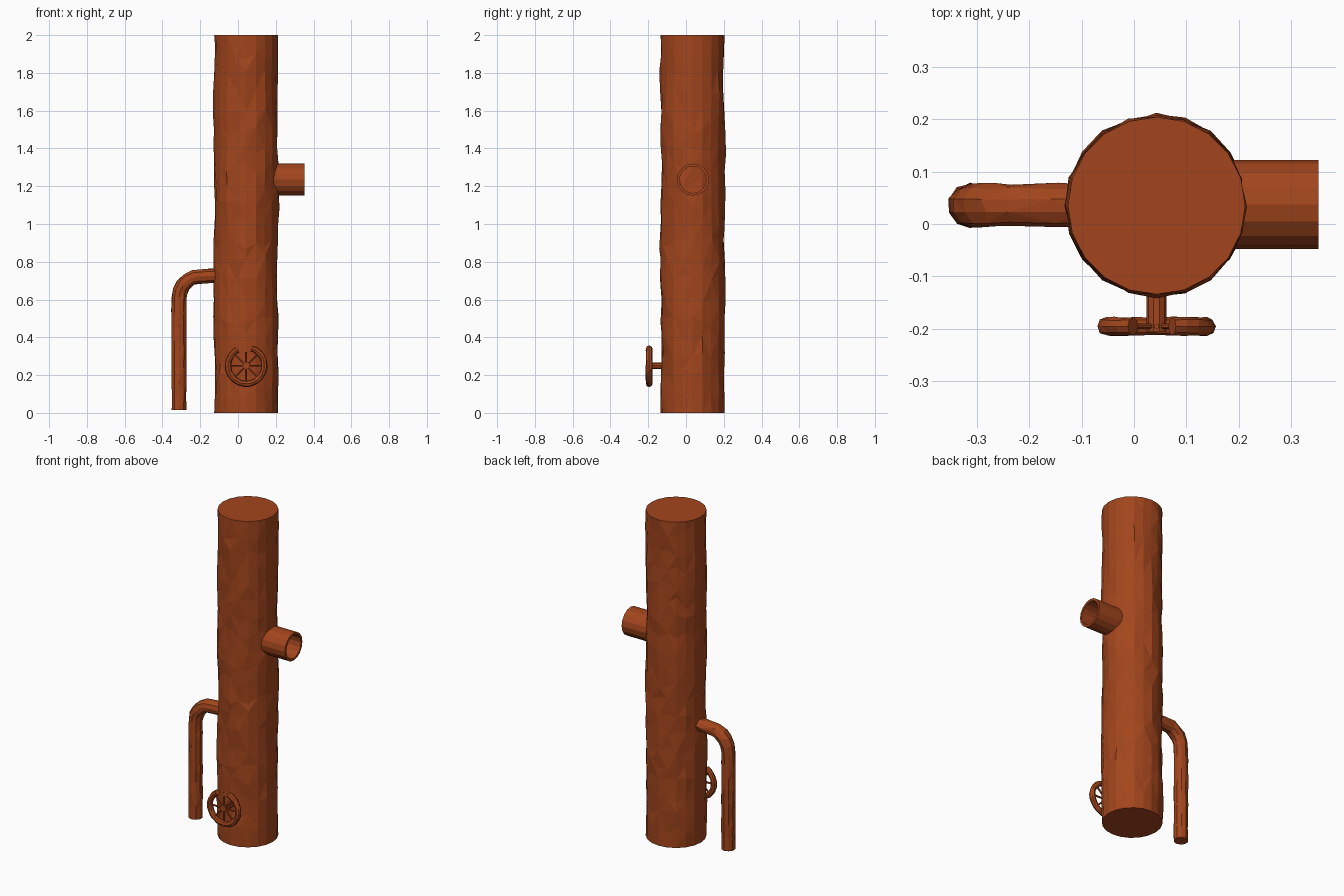
import bpy, bmesh, math, random
from mathutils import Vector

if "Cube" in bpy.data.objects:
    bpy.data.objects.remove(bpy.data.objects["Cube"])

random.seed(4)
CX, CY = 0.043, 0.035
rust = bpy.data.materials.new("rust")
rust.diffuse_color = (0.36, 0.06, 0.012, 1)
rust.use_nodes = True
rust.node_tree.nodes["Principled BSDF"].inputs["Base Color"].default_value = rust.diffuse_color


def finish(bm, name):
    bmesh.ops.recalc_face_normals(bm, faces=bm.faces)
    me = bpy.data.meshes.new(name)
    bm.to_mesh(me)
    bm.free()
    me.materials.append(rust)
    ob = bpy.data.objects.new(name, me)
    bpy.context.collection.objects.link(ob)
    return ob


def sweep(bm, path, radius, sides, side_axis, jitter=0.0):
    """Capped tube along a planar path; side_axis is the plane normal."""
    pts = [Vector(p) for p in path]
    n = Vector(side_axis)
    rings = []
    for i, p in enumerate(pts):
        t = (pts[min(i + 1, len(pts) - 1)] - pts[max(i - 1, 0)]).normalized()
        b = t.cross(n).normalized()
        end = i in (0, len(pts) - 1)
        ring = []
        for k in range(sides):
            a = 2 * math.pi * k / sides
            r = radius + (0 if end else random.uniform(-jitter, jitter))
            slide = 0 if end else random.uniform(-jitter, jitter) * 2
            ring.append(bm.verts.new(p + (n * math.cos(a) + b * math.sin(a)) * r + t * slide))
        rings.append(ring)
    for i, (r0, r1) in enumerate(zip(rings, rings[1:])):
        for k in range(sides):
            j = (k + 1) % sides
            a, b, c, d = r0[k], r0[j], r1[j], r1[k]
            tris = ((a, b, c), (a, c, d)) if (i + k) % 2 else ((a, b, d), (b, c, d))
            for f in tris:
                bm.faces.new(f)
    bm.faces.new(rings[0])
    bm.faces.new(rings[-1])


# main column, slightly dented with uneven facets
bm = bmesh.new()
sweep(bm, [(CX, CY, 2 * i / 20) for i in range(21)], 0.169, 20, (1, 0, 0), 0.005)
for v in bm.verts:
    if 0.01 < v.co.z < 1.99:
        v.co.z += random.uniform(-0.03, 0.03)
        w = 1 + 0.018 * math.sin(v.co.z * 7 + 3 * math.atan2(v.co.y - CY, v.co.x - CX))
        v.co.x = CX + (v.co.x - CX) * w
        v.co.y = CY + (v.co.y - CY) * w
finish(bm, "main_column")

# open side outlet: outer and inner walls joined at the rim
bm = bmesh.new()
SIDES = 16
rings = []
for x, r in ((0.16, 0.085), (0.352, 0.085), (0.352, 0.071), (0.16, 0.071)):
    rings.append([bm.verts.new((x, 0.037 + r * math.cos(2 * math.pi * k / SIDES),
                                1.235 + r * math.sin(2 * math.pi * k / SIDES)))
                  for k in range(SIDES)])
for i in range(4):
    r0, r1 = rings[i], rings[(i + 1) % 4]
    for k in range(SIDES):
        j = (k + 1) % SIDES
        bm.faces.new((r0[k], r0[j], r1[j], r1[k]))
finish(bm, "side_outlet")

# drain pipe with an elbow
path = [(-0.1, CY, 0.725), (-0.15, CY, 0.725)]
for i in range(1, 6):
    a = math.pi / 2 * (1 + i / 5)
    path.append((-0.197 + 0.115 * math.cos(a), CY, 0.61 + 0.115 * math.sin(a)))
path += [(-0.312, CY, 0.61 - 0.595 * i / 8) for i in range(1, 9)]
bm = bmesh.new()
sweep(bm, path, 0.041, 10, (0, 1, 0), 0.003)
finish(bm, "drain_pipe")

# broken valve wheel: rim with a gap at the top, spokes, hub and stem
WY, WZ, R = -0.195, 0.25, 0.096


def on_wheel(r, deg):
    a = math.radians(deg)
    return (CX + r * math.cos(a), WY, WZ + r * math.sin(a))


bm = bmesh.new()
sweep(bm, [on_wheel(R, 118 + 314 * i / 22) for i in range(23)], 0.017, 8, (0, 1, 0), 0.0015)
finish(bm, "valve_rim")

bm = bmesh.new()
for k in range(8):
    length = 0.072 if k == 2 else R
    sweep(bm, [on_wheel(0.008, k * 45), on_wheel(length, k * 45)], 0.0055, 6, (0, 1, 0))
finish(bm, "valve_spokes")

bm = bmesh.new()
sweep(bm, [(CX, -0.12, WZ), (CX, -0.205, WZ)], 0.019, 10, (1, 0, 0))
finish(bm, "valve_stem")
